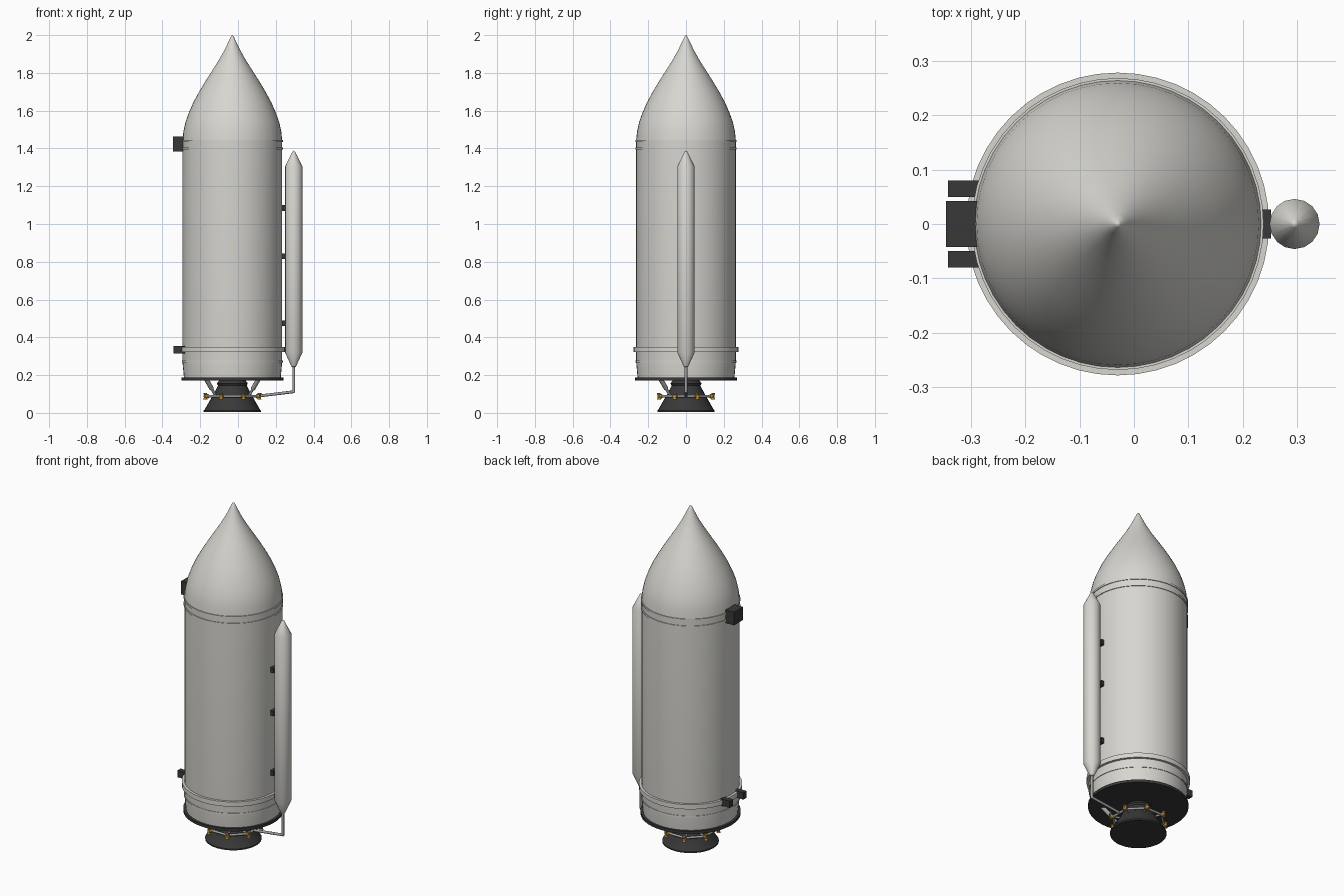
import bpy
import math
from mathutils import Vector

if "Cube" in bpy.data.objects:
    bpy.data.objects.remove(bpy.data.objects["Cube"])

AXIS = -0.03   # x of the rocket's long axis
TANK = 0.295   # x of the side tank's axis


def make_material(name, rgb):
    mat = bpy.data.materials.new(name)
    mat.use_nodes = True
    mat.diffuse_color = (*rgb, 1)
    mat.node_tree.nodes["Principled BSDF"].inputs["Base Color"].default_value = (*rgb, 1)
    return mat


WHITE = make_material("warm_white", (0.68, 0.67, 0.63))
DARK = make_material("dark_grey", (0.04, 0.04, 0.04))
STEEL = make_material("pipe_grey", (0.36, 0.36, 0.36))
GOLD = make_material("gold", (0.5, 0.27, 0.05))


def finish(obj, name, mat, angle=30):
    obj.name = name
    obj.data.materials.append(mat)
    if angle:
        bpy.ops.object.select_all(action="DESELECT")
        obj.select_set(True)
        bpy.context.view_layer.objects.active = obj
        bpy.ops.object.shade_smooth_by_angle(angle=math.radians(angle))
    return obj


def lathe(name, profile, mat, x=AXIS, y=0, sides=48, angle=30):
    """Spin (radius, z) points about a vertical axis; zero radius makes a tip."""
    verts, faces, rings = [], [], []
    for r, z in profile:
        n = 1 if r == 0 else sides
        rings.append(range(len(verts), len(verts) + n))
        for i in range(n):
            a = math.tau * i / sides
            verts.append((x + r * math.cos(a), y + r * math.sin(a), z))
    for low, high in zip(rings, rings[1:]):
        for i in range(sides):
            j = (i + 1) % sides
            quad = [low[i % len(low)], low[j % len(low)],
                    high[j % len(high)], high[i % len(high)]]
            faces.append(list(dict.fromkeys(quad)))
    mesh = bpy.data.meshes.new(name)
    mesh.from_pydata(verts, [], faces)
    obj = bpy.data.objects.new(name, mesh)
    bpy.context.collection.objects.link(obj)
    return finish(obj, name, mat, angle)


def box(name, low, high, mat):
    low, high = Vector(low), Vector(high)
    bpy.ops.mesh.primitive_cube_add(size=1, location=(low + high) / 2)
    obj = bpy.context.object
    obj.scale = high - low
    return finish(obj, name, mat, 0)


def rod(name, start, end, radius, mat, sides=10):
    start, end = Vector(start), Vector(end)
    way = end - start
    bpy.ops.mesh.primitive_cylinder_add(vertices=sides, radius=radius, depth=way.length,
                                        location=(start + end) / 2)
    obj = bpy.context.object
    obj.rotation_euler = way.to_track_quat("Z", "Y").to_euler()
    return finish(obj, name, mat, 50)


def around(radius, angle, z):
    return Vector((AXIS + radius * math.cos(angle), radius * math.sin(angle), z))


# Hull and pointed nose
lathe("hull", [(0, 0.185), (0.256, 0.185), (0.264, 0.27), (0.264, 1.44)], WHITE)
lathe("nose", [(0.264, 1.44), (0.259, 1.49), (0.248, 1.54), (0.23, 1.59), (0.206, 1.645),
               (0.176, 1.70), (0.143, 1.755), (0.108, 1.81), (0.073, 1.865),
               (0.042, 1.92), (0.018, 1.97), (0.006, 1.995), (0, 2.0)], WHITE)


# Raised hoops around the hull
def hoop(name, radius, low, high, mat):
    lathe(name, [(0.25, low), (radius, low), (radius, high), (0.25, high)], mat)


hoop("nose_hoop", 0.268, 1.435, 1.446, WHITE)
hoop("upper_hoop", 0.268, 1.394, 1.405, WHITE)
hoop("wide_hoop", 0.278, 0.322, 0.35, WHITE)
hoop("lower_hoop", 0.267, 0.268, 0.277, WHITE)
lathe("base_plate", [(0, 0.172), (0.27, 0.172), (0.27, 0.188), (0, 0.188)], DARK)

# Dark mounts on the right side
box("upper_mount", (-0.345, -0.042, 1.385), (-0.285, 0.042, 1.463), DARK)
for side, label in ((-1, "front"), (1, "back")):
    box(label + "_lower_mount", (-0.342, side * 0.065 - 0.015, 0.315),
        (-0.27, side * 0.065 + 0.015, 0.355), DARK)

# Side tank with its brackets
lathe("side_tank", [(0, 0.238), (0.012, 0.245), (0.046, 0.32), (0.046, 1.305),
                    (0.007, 1.383), (0, 1.388)], WHITE, x=TANK, sides=16)
for z in (0.475, 0.83, 1.085):
    box("tank_bracket", (0.225, -0.027, z - 0.015), (0.252, 0.027, z + 0.015), DARK)
    box("tank_bracket_neck", (0.25, -0.016, z - 0.01), (0.265, 0.016, z + 0.01), DARK)

# Engine bell, open at the bottom
lathe("engine_bell", [(0, 0.10), (0.05, 0.10), (0.143, 0.012), (0.146, 0.004), (0.152, 0.004),
                      (0.152, 0.012), (0.146, 0.018), (0.128, 0.05), (0.105, 0.09),
                      (0.086, 0.125), (0.076, 0.145), (0.082, 0.155),
                      (0.076, 0.165), (0.062, 0.18)], DARK, sides=32)
lathe("engine_floor", [(0, 0.004), (0.147, 0.004)], DARK, sides=32)

# Ring pipe carrying eight small gold thrusters
RING_Z = 0.088
angles = [math.tau * (i + 0.5) / 8 for i in range(8)]
for i, a in enumerate(angles):
    rod("ring_pipe", around(0.142, a, RING_Z), around(0.142, angles[(i + 1) % 8], RING_Z),
        0.007, STEEL)
    rod("thruster_stem", around(0.1, a, RING_Z), around(0.15, a, RING_Z), 0.006, STEEL)
    rod("thruster_body", around(0.138, a, RING_Z), around(0.16, a, RING_Z), 0.011, GOLD)
    spot = around(0.155, a, 0)
    lathe("thruster_nozzle", [(0, 0.072), (0.011, 0.072), (0.006, 0.084), (0.006, 0.094),
                              (0.01, 0.098), (0.01, 0.104), (0, 0.104)],
          GOLD, spot.x, spot.y, sides=10)

# Two steering struts at the front
for side, label in ((-1, "right"), (1, "left")):
    top = Vector((AXIS + side * 0.138, -0.134, 0.178))
    foot = Vector((AXIS + side * 0.085, -0.08, 0.085))
    rod(label + "_strut_sleeve", top, top.lerp(foot, 0.55), 0.012, STEEL)
    rod(label + "_strut_rod", top, foot, 0.007, STEEL)

# Feed pipe from the side tank to the ring pipe
corner = (TANK, 0, 0.112)
rod("feed_pipe_drop", (TANK, 0, 0.26), corner, 0.0075, STEEL)
rod("feed_pipe_run", corner, (AXIS + 0.13, 0, RING_Z), 0.0075, STEEL)
bpy.ops.mesh.primitive_uv_sphere_add(segments=10, ring_count=6, radius=0.0078, location=corner)
finish(bpy.context.object, "feed_pipe_elbow", STEEL, 60)
